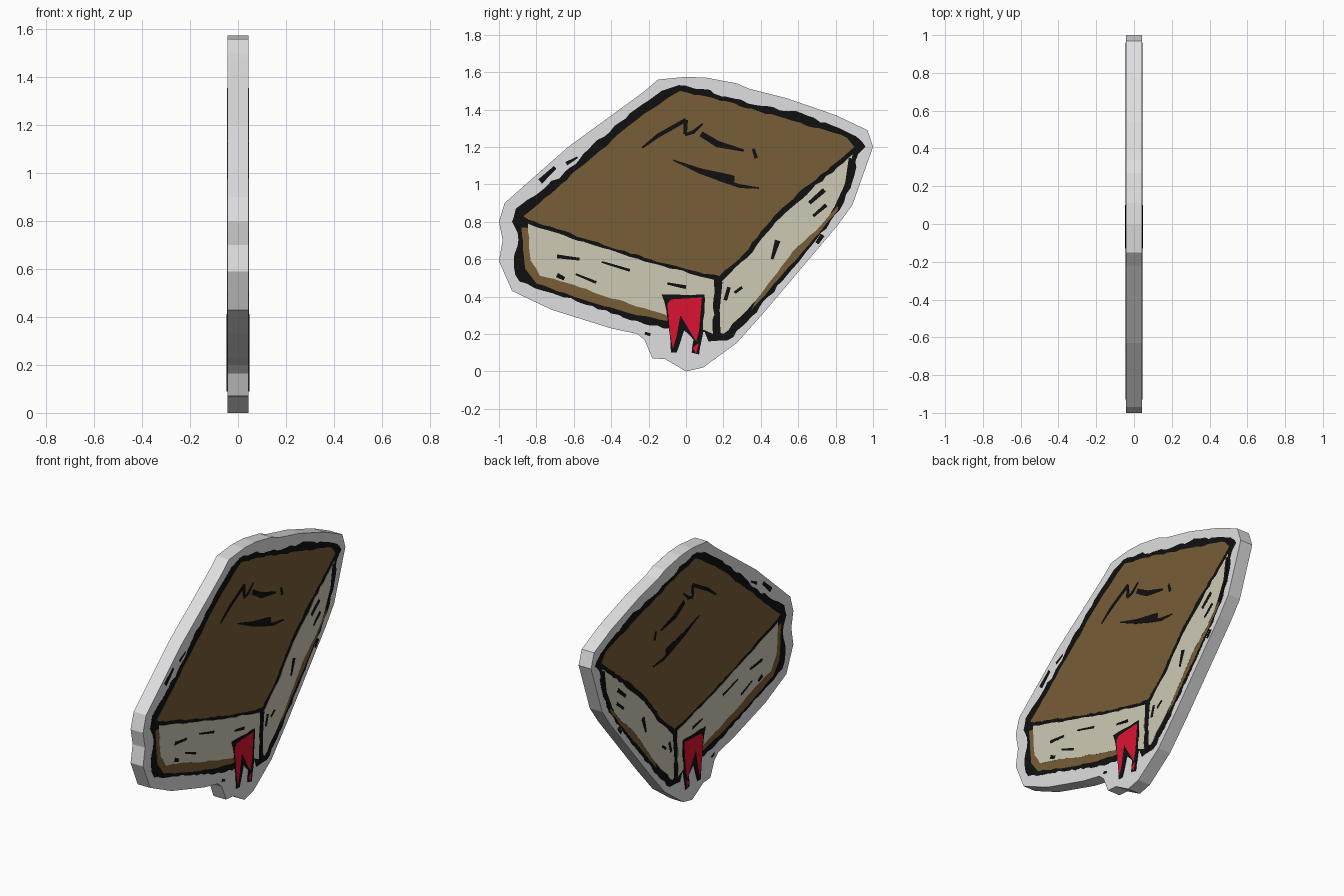
import bpy, bmesh, random
from mathutils import Vector

random.seed(4)
HALF = 0.043      # half thickness of the slab
STEP = 0.0008     # height of each painted layer


def material(name, rgb):
    m = bpy.data.materials.new(name)
    m.diffuse_color = (*rgb, 1)
    return m


GREY = material("light grey", (0.74, 0.74, 0.75))
INK = material("ink black", (0.005, 0.005, 0.005))
BROWN = material("leather brown", (0.19, 0.11, 0.04))
CREAM = material("page cream", (0.62, 0.59, 0.47))
RED = material("ribbon red", (0.72, 0.006, 0.032))


def prism(bm, pts, x0, x1):
    """Extrude a (y, z) outline between two x positions."""
    a = [bm.verts.new((x0, y, z)) for y, z in pts]
    b = [bm.verts.new((x1, y, z)) for y, z in pts]
    bm.faces.new(a)
    bm.faces.new(b[::-1])
    for i in range(len(pts)):
        j = (i + 1) % len(pts)
        bm.faces.new((a[j], a[i], b[i], b[j]))


def finish(name, bm, mat):
    bmesh.ops.recalc_face_normals(bm, faces=bm.faces)
    me = bpy.data.meshes.new(name)
    bm.to_mesh(me)
    bm.free()
    me.materials.append(mat)
    ob = bpy.data.objects.new(name, me)
    bpy.context.collection.objects.link(ob)


def rough(pts, amount, step=0.035):
    """Split the outline edges and wobble them for a hand-inked look."""
    out = []
    for i, p in enumerate(pts):
        p, q = Vector(p), Vector(pts[(i + 1) % len(pts)])
        n = max(1, int((q - p).length / step))
        for k in range(n):
            w = amount if k else 0
            out.append(p.lerp(q, k / n) + Vector((random.uniform(-w, w), random.uniform(-w, w))))
    return out


def paint(name, outlines, layer, mat, wobble=0.0):
    """Thin plates on both broad sides of the slab."""
    bm = bmesh.new()
    for pts in outlines:
        pts = rough(pts, wobble) if wobble else pts
        for s in (-1, 1):
            prism(bm, pts, s * (HALF - 0.002), s * (HALF + layer * STEP))
    finish(name, bm, mat)


def stroke(*pts):
    """Outline of a brush stroke through (y, z, width) points."""
    left, right = [], []
    for i, (y, z, w) in enumerate(pts):
        a, b = pts[max(i - 1, 0)], pts[min(i + 1, len(pts) - 1)]
        d = Vector((b[0] - a[0], b[1] - a[1])).normalized() * w / 2
        left.append((y - d.y, z + d.x))
        right.append((y + d.y, z - d.x))
    return left + right[::-1]


# Grey backing slab
slab = [(0, 0), (.09, .02), (.27, .15), (.43, .33), (.81, .78), (.89, .89), (1, 1.2),
        (.97, 1.29), (.80, 1.37), (.54, 1.46), (.34, 1.51), (.27, 1.54), (.11, 1.57),
        (0, 1.575), (-.15, 1.56), (-.22, 1.5), (-.26, 1.47), (-.63, 1.2), (-.97, .9),
        (-1, .8), (-.98, .7), (-1, .59), (-.93, .43), (-.72, .33), (-.40, .23),
        (-.26, .2), (-.22, .165), (-.18, .07), (-.11, .065)]
bm = bmesh.new()
prism(bm, slab, -HALF, HALF)
finish("backing_slab", bm, GREY)

# Black silhouette that shows as the inked outline
ink = [(.96, 1.20), (.92, 1.16), (.88, .98), (.82, .86), (.72, .74), (.57, .55), (.44, .40),
       (.3, .24), (.22, .165), (.12, .16), (.1, .21), (-.12, .23), (-.26, .27), (-.5, .35),
       (-.76, .43), (-.89, .48), (-.92, .56), (-.90, .74), (-.93, .80), (-.91, .87),
       (-.78, .96), (-.62, 1.09), (-.47, 1.24), (-.30, 1.38), (-.13, 1.5), (-.04, 1.53),
       (.13, 1.505), (.15, 1.485), (.4, 1.42), (.62, 1.38), (.88, 1.27), (.94, 1.23)]
paint("ink_outline", [ink], 1, INK, 0.008)

# Brown top cover and the edges of the lower cover
cover = [(-.87, .83), (-.67, 1.0), (-.46, 1.18), (-.31, 1.31), (-.1, 1.46), (-.03, 1.50),
         (.15, 1.46), (.39, 1.39), (.61, 1.33), (.86, 1.25), (.9, 1.2), (.66, 1.0),
         (.47, .83), (.31, .63), (.18, .51), (.1, .52), (-.19, .60), (-.51, .70), (-.84, .81)]
lower_front = [(-.88, .77), (-.80, .76), (-.7, .52), (-.1, .33), (-.1, .27), (-.3, .31),
               (-.57, .39), (-.8, .47), (-.86, .55)]
lower_side = [(.82, .9), (.81, .86), (.66, .68), (.5, .5), (.35, .33), (.38, .4),
              (.57, .64), (.72, .78)]
paint("top_cover", [cover], 2, BROWN, 0.005)
paint("lower_cover_edges", [lower_front, lower_side], 2, BROWN, 0.003)

# Cream page blocks
front_pages = [(-.845, .79), (-.51, .68), (-.19, .58), (.15, .49), (.145, .2), (.1, .22),
               (-.1, .30), (-.3, .36), (-.57, .45), (-.78, .51), (-.83, .59)]
side_pages = [(.18, .47), (.33, .61), (.48, .80), (.67, .97), (.89, 1.16), (.87, 1.05),
              (.81, .9), (.72, .78), (.57, .64), (.42, .44), (.3, .3), (.2, .2), (.175, .21)]
paint("page_blocks", [front_pages, side_pages], 3, CREAM, 0.005)

# Ink scratches on cover, pages and around the book
paint("cover_scratches", [
    stroke((-.235, 1.195, .01), (-.15, 1.26, .022), (0, 1.345, .022)),
    stroke((0, 1.345, .022), (-.005, 1.27, .02)),
    stroke((-.005, 1.265, .015), (.04, 1.28, .02), (.09, 1.325, .008)),
    stroke((.08, 1.27, .03), (.17, 1.215, .035), (.31, 1.18, .012)),
    stroke((.36, 1.19, .015), (.375, 1.14, .02)),
    stroke((-.07, 1.13, .006), (.08, 1.07, .03), (.22, 1.03, .05), (.26, 1.03, .03)),
    stroke((.17, 1.03, .02), (.29, .99, .02), (.39, .98, .008))], 4, INK)
paint("page_scratches", [
    stroke((-.69, .615, .02), (-.57, .6, .015)),
    stroke((-.45, .585, .01), (-.3, .54, .015)),
    stroke((-.69, .515, .025), (-.65, .495, .02)),
    stroke((-.59, .52, .01), (-.48, .475, .015)),
    stroke((-.1, .47, .012), (0, .45, .02)),
    stroke((.18, .48, .03), (.17, .33, .02), (.17, .18, .03)),
    stroke((.21, .38, .02), (.23, .45, .02)),
    stroke((.26, .42, .015), (.3, .45, .015)),
    stroke((.66, .90, .02), (.74, .97, .025)),
    stroke((.68, .83, .015), (.75, .89, .02)),
    stroke((.49, .70, .03), (.46, .60, .015)),
    stroke((.88, 1.14, .02), (.86, 1.0, .02), (.81, .88, .03))], 4, INK)
paint("outer_scratches", [
    stroke((.70, .685, .02), (.73, .73, .025)),
    stroke((-.78, 1.015, .03), (-.7, 1.09, .02)),
    stroke((-.64, 1.11, .02), (-.58, 1.145, .01)),
    stroke((-.22, .205, .015), (-.19, .195, .015))], 1, INK)

# Bookmark ribbon
ribbon_ink = [(-.13, .41), (.1, .41), (.09, .2), (.07, .09), (.03, .1), (.04, .17),
              (-.01, .22), (-.05, .1), (-.08, .1), (-.09, .25), (-.115, .37)]
ribbon_red = [(-.10, .36), (-.08, .385), (.085, .395), (.07, .22), (.055, .16), (.03, .2),
              (-.03, .30), (-.05, .19), (-.07, .12), (-.085, .2)]
ribbon_tip = [(.035, .125), (.055, .095), (.068, .15), (.05, .14)]
paint("ribbon_outline", [ribbon_ink], 5, INK, 0.003)
paint("ribbon", [ribbon_red, ribbon_tip], 6, RED)
